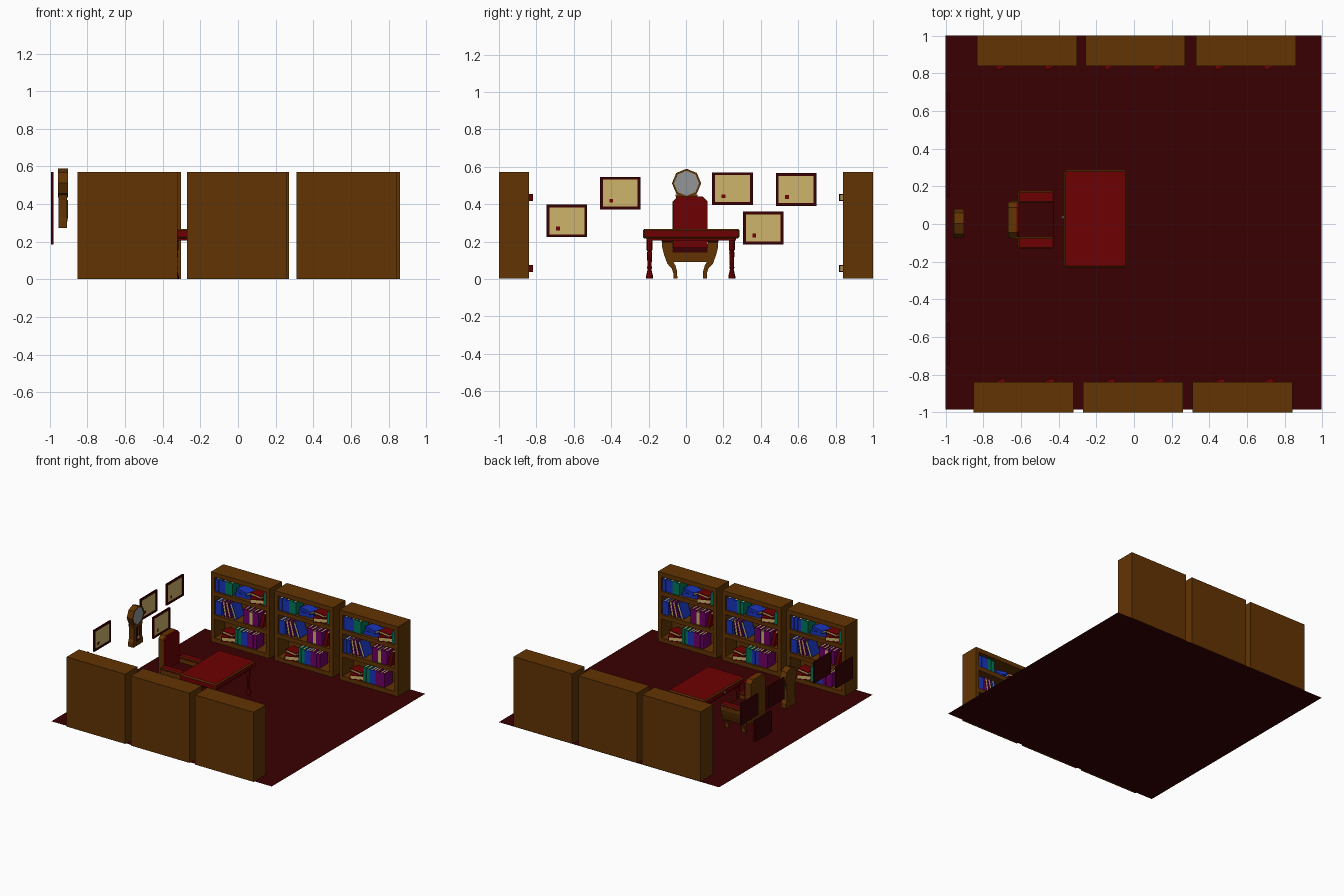
import bpy, bmesh, math
from mathutils import Matrix, Vector

if "Cube" in bpy.data.objects:
    bpy.data.objects.remove(bpy.data.objects["Cube"])

COLOURS = {
    "wood": (0.122, 0.034, 0.001), "maroon": (0.041, 0.0, 0.0004),
    "red": (0.155, 0.0, 0.0006), "tan": (0.61, 0.46, 0.15),
    "grey": (0.29, 0.30, 0.31), "blue": (0.01, 0.035, 0.50),
    "green": (0.0, 0.18, 0.10), "purple": (0.16, 0.0, 0.13),
}
MATS = []
for n, c in COLOURS.items():
    m = bpy.data.materials.new(n)
    m.diffuse_color = (*c, 1)
    m.use_nodes = True
    m.node_tree.nodes["Principled BSDF"].inputs["Base Color"].default_value = m.diffuse_color
    MATS.append(m)
IDX = {n: i for i, n in enumerate(COLOURS)}


def finish(bm, name):
    bmesh.ops.recalc_face_normals(bm, faces=bm.faces)
    me = bpy.data.meshes.new(name)
    bm.to_mesh(me)
    bm.free()
    for m in MATS:
        me.materials.append(m)
    ob = bpy.data.objects.new(name, me)
    bpy.context.collection.objects.link(ob)
    return ob


def box(bm, lo, hi, col, mat=Matrix(), bevel=0):
    lo, hi = Vector(lo), Vector(hi)
    t = mat @ Matrix.Translation((lo + hi) / 2) @ Matrix.Diagonal((*(hi - lo), 1))
    vs = bmesh.ops.create_cube(bm, size=1, matrix=t)["verts"]
    faces = {f for v in vs for f in v.link_faces}
    for f in faces:
        f.material_index = IDX[col]
    if bevel:
        edges = list({e for f in faces for e in f.edges})
        bmesh.ops.bevel(bm, geom=edges, offset=bevel, segments=1, affect='EDGES')


def prism(bm, pts, x0, x1, col):
    """Extrude a y-z outline along x."""
    a = [bm.verts.new((x0, y, z)) for y, z in pts]
    b = [bm.verts.new((x1, y, z)) for y, z in pts]
    n = len(pts)
    faces = [bm.faces.new((a[i], a[(i + 1) % n], b[(i + 1) % n], b[i])) for i in range(n)]
    faces += [bm.faces.new(a[::-1]), bm.faces.new(b)]
    for f in faces:
        f.material_index = IDX[col]
    return faces[-1]


def sink(bm, face, border, depth, col):
    """Inset a face, push it back and recolour it."""
    bm.normal_update()
    bmesh.ops.inset_region(bm, faces=[face], thickness=border, depth=0)
    for f in bmesh.ops.extrude_discrete_faces(bm, faces=[face])["faces"][0:1]:
        f.material_index = IDX[col]
        bmesh.ops.translate(bm, verts=f.verts, vec=(-depth, 0, 0))


def circle(cy, cz, r, n):
    return [(cy + r * math.sin(2 * math.pi * i / n), cz + r * math.cos(2 * math.pi * i / n)) for i in range(n)]


# Bookcase carcass: origin at lower left of the open front, facing -y
W, D, H, T = 0.53, 0.16, 0.57, 0.03
bm = bmesh.new()
for x in (0, W - T):
    box(bm, (x, 0, 0), (x + T, D, H), "wood")
box(bm, (T, D - 0.02, 0), (W - T, D, H), "wood")
for z0, z1 in ((0, 0.035), (0.19, 0.225), (0.38, 0.415), (0.535, H)):
    box(bm, (T, 0, z0), (W - T, D - 0.02, z1), "wood")
case = finish(bm, "bookcase")

# Books: cover boards, spine towards the front, tan pages inside
bm = bmesh.new()


def book(x, y, z, w, h, d, col, mat):
    m = Matrix.Translation((x, y, z)) @ mat
    c, a, b, e = 0.006, w / 2, d / 2, h / 2
    for s in (-1, 1):
        box(bm, (min(s * a, s * (a - c)), -b, -e), (max(s * a, s * (a - c)), b, e), col, m)
    box(bm, (-a + c, -b, -e), (a - c, -b + c, e), col, m)
    box(bm, (-a + c, -b + c, -e + c / 2), (a - c, b - c / 2, e - c / 2), "tan", m)


def upright(x, z, w, h, col, lean=0, flip=0):
    t = math.radians(lean)
    up = h / 2 * math.cos(t) + w / 2 * abs(math.sin(t))
    m = Matrix.Rotation(t, 4, 'Y') @ Matrix.Rotation(math.pi * flip, 4, 'Z')
    book(x, 0.06, z + up + 0.001, w, h, 0.1, col, m)


def lying(x, y, z, w, h, d, col, turn):
    m = Matrix.Rotation(math.radians(turn), 4, 'Z') @ Matrix.Rotation(math.pi / 2, 4, 'Y')
    book(x, y, z + w / 2 + 0.001, w, h, d, col, m)


R1, R2, R3 = 0.415, 0.225, 0.035
# top row
for x, h, col in ((0.048, .1, "blue"), (0.079, .105, "blue"), (0.110, .1, "blue"),
                  (0.141, .105, "green"), (0.172, .1, "green"), (0.483, .1, "green")):
    upright(x, R1, 0.03, h, col)
lying(0.265, 0.07, R1, 0.03, 0.13, 0.09, "blue", 8)
lying(0.27, 0.07, R1 + 0.031, 0.025, 0.12, 0.085, "blue", -18)
# middle row, the leaning books with their pages outwards
for x, h, col, lean, flip in ((0.046, .11, "blue", 0, 0), (0.074, .11, "blue", 0, 0),
                              (0.115, .125, "purple", -10, 1), (0.148, .125, "purple", -14, 1),
                              (0.192, .125, "blue", -20, 1), (0.30, .115, "purple", 0, 0),
                              (0.328, .11, "purple", 0, 0), (0.356, .1, "tan", 0, 0),
                              (0.384, .115, "purple", 0, 0), (0.412, .11, "purple", 0, 0),
                              (0.460, .12, "red", 12, 0)):
    upright(x, R2, 0.027, h, col, lean, flip)
# bottom row
for x, h, col in ((0.222, .12, "green"), (0.25, .115, "green"), (0.278, .11, "blue"),
                  (0.306, .115, "blue"), (0.334, .12, "purple"), (0.362, .11, "purple"), (0.39, .115, "purple")):
    upright(x, R3, 0.027, h, col)
# red books lying askew, sticking out of the top and bottom rows
for x, z in ((0.405, R1), (0.145, R3)):
    lying(x, 0.044, z, 0.038, 0.095, 0.12, "red", -68)
    lying(x - 0.005, 0.06, z + 0.039, 0.026, 0.11, 0.085, "red", 170)
books = finish(bm, "books")

# Three bookcases along each side, facing inwards
spots = [((x, 0.84, 0), 0) for x in (-0.833, -0.258, 0.33)]
spots += [((x, -0.84, 0), math.pi) for x in (-0.322, 0.26, 0.842)]
for i, (loc, rot) in enumerate(spots):
    for src in (case, books):
        ob = src if i == 0 else src.copy()
        if i:
            bpy.context.collection.objects.link(ob)
        ob.location, ob.rotation_euler = loc, (0, 0, rot)

# Desk
bm = bmesh.new()
box(bm, (-0.372, -0.23, 0.215), (-0.038, 0.286, 0.266), "red", bevel=0.008)
box(bm, (-0.355, -0.212, 0.205), (-0.055, 0.268, 0.217), "red")
finish(bm, "desk_top")
bm = bmesh.new()
prism(bm, circle(0.035, 0.24, 0.007, 8), -0.385, -0.37, "grey")
finish(bm, "drawer_knob")
# turned legs: (radius, height)
prof = [(0.019, 0), (0.019, 0.012), (0.010, 0.05), (0.014, 0.06), (0.011, 0.068),
        (0.014, 0.14), (0.011, 0.146), (0.016, 0.155), (0.016, 0.207)]
for i, (x, y) in enumerate((x, y) for x in (-0.333, -0.077) for y in (-0.195, 0.245)):
    bm = bmesh.new()
    rings = [[bm.verts.new((x + r * math.cos(a * math.pi / 4), y + r * math.sin(a * math.pi / 4), z))
              for a in range(8)] for r, z in prof]
    for lo, hi in zip(rings, rings[1:]):
        for k in range(8):
            bm.faces.new((lo[k], lo[(k + 1) % 8], hi[(k + 1) % 8], hi[k]))
    bm.faces.new(rings[0])
    bm.faces.new(rings[-1])
    for f in bm.faces:
        f.material_index = IDX["red"]
    finish(bm, f"desk_leg_{i + 1}")

# Armchair
CC = 0.022
bm = bmesh.new()
box(bm, (-0.655, CC - 0.1, 0.09), (-0.43, CC + 0.1, 0.142), "wood")
finish(bm, "chair_base")
bm = bmesh.new()
box(bm, (-0.61, CC - 0.094, 0.14), (-0.425, CC + 0.094, 0.166), "maroon")
finish(bm, "seat")


def back_outline(w, z0, z1, c):
    return [(CC - w, z0), (CC + w, z0), (CC + w, z1 - c), (CC + w - c, z1), (CC - w + c, z1), (CC - w, z1 - c)]


bm = bmesh.new()
prism(bm, back_outline(0.094, 0.09, 0.44, 0.028), -0.67, -0.625, "wood")
finish(bm, "chair_back")
bm = bmesh.new()
prism(bm, back_outline(0.092, 0.15, 0.439, 0.028), -0.626, -0.61, "red")
finish(bm, "back_cushion")
# arms and curved legs, mirrored about the chair centre
leg = [(0.15, 0.2), (0.15, 0.17), (0.14, 0.13), (0.122, 0.08), (0.098, 0.055), (0.09, 0.03), (0.09, 0),
       (0.068, 0), (0.07, 0.04), (0.078, 0.07), (0.09, 0.09), (0.095, 0.2)]
for s, side in ((-1, "left"), (1, "right")):
    bm = bmesh.new()
    prism(bm, [(CC + s * d, z) for d, z in leg if z > 0.075], -0.613, -0.432, "wood")
    finish(bm, side + "_arm")
    bm = bmesh.new()
    y0, y1 = sorted((CC + s * 0.092, CC + s * 0.152))
    box(bm, (-0.615, y0, 0.193), (-0.425, y1, 0.216), "red", bevel=0.006)
    finish(bm, side + "_arm_pad")
    for x, end in ((-0.463, "front"), (-0.612, "rear")):
        bm = bmesh.new()
        prism(bm, [(CC + s * d, min(z, 0.14)) for d, z in leg[2:-1]], x, x + 0.03, "wood")
        finish(bm, f"{end}_{side}_chair_leg")

# Wall clock: octagonal head over a cased pendulum
bm = bmesh.new()
head = prism(bm, circle(0.003, 0.51, 0.078, 8), -0.955, -0.903, "wood")
sink(bm, head, 0.011, 0.003, "grey")
finish(bm, "clock_head")
half = [(0.06, 0.45), (0.053, 0.42), (0.053, 0.33), (0.062, 0.31), (0.062, 0.27)]
bm = bmesh.new()
prism(bm, [(0.003 + d, z) for d, z in half] + [(0.003 - d, z) for d, z in half[::-1]], -0.953, -0.907, "wood")
finish(bm, "clock_case")
bm = bmesh.new()
box(bm, (-0.908, -0.027, 0.305), (-0.905, 0.033, 0.42), "maroon")
finish(bm, "clock_window")
bm = bmesh.new()
prism(bm, circle(0.003, 0.335, 0.014, 8), -0.906, -0.902, "tan")
box(bm, (-0.906, 0, 0.345), (-0.903, 0.006, 0.42), "tan")
finish(bm, "pendulum")

# Framed certificates with a red seal
for i, (y, z) in enumerate(((-0.745, 0.222), (-0.46, 0.37), (0.14, 0.394), (0.305, 0.184), (0.48, 0.39))):
    bm = bmesh.new()
    face = prism(bm, [(y, z), (y + 0.217, z), (y + 0.217, z + 0.175), (y, z + 0.175)], -0.992, -0.979, "maroon")
    sink(bm, face, 0.022, 0.005, "tan")
    box(bm, (-0.985, y + 0.05, z + 0.037), (-0.982, y + 0.07, z + 0.057), "red")
    finish(bm, f"certificate_{i + 1}")

# Furniture stands just above the flat carpet
for ob in bpy.context.collection.objects:
    ob.location.z += 0.002
bm = bmesh.new()
f = bm.faces.new([bm.verts.new((x, y, 0)) for x, y in ((-1, -0.985), (0.995, -0.985), (0.995, 1), (-1, 1))])
f.material_index = IDX["maroon"]
finish(bm, "carpet")
